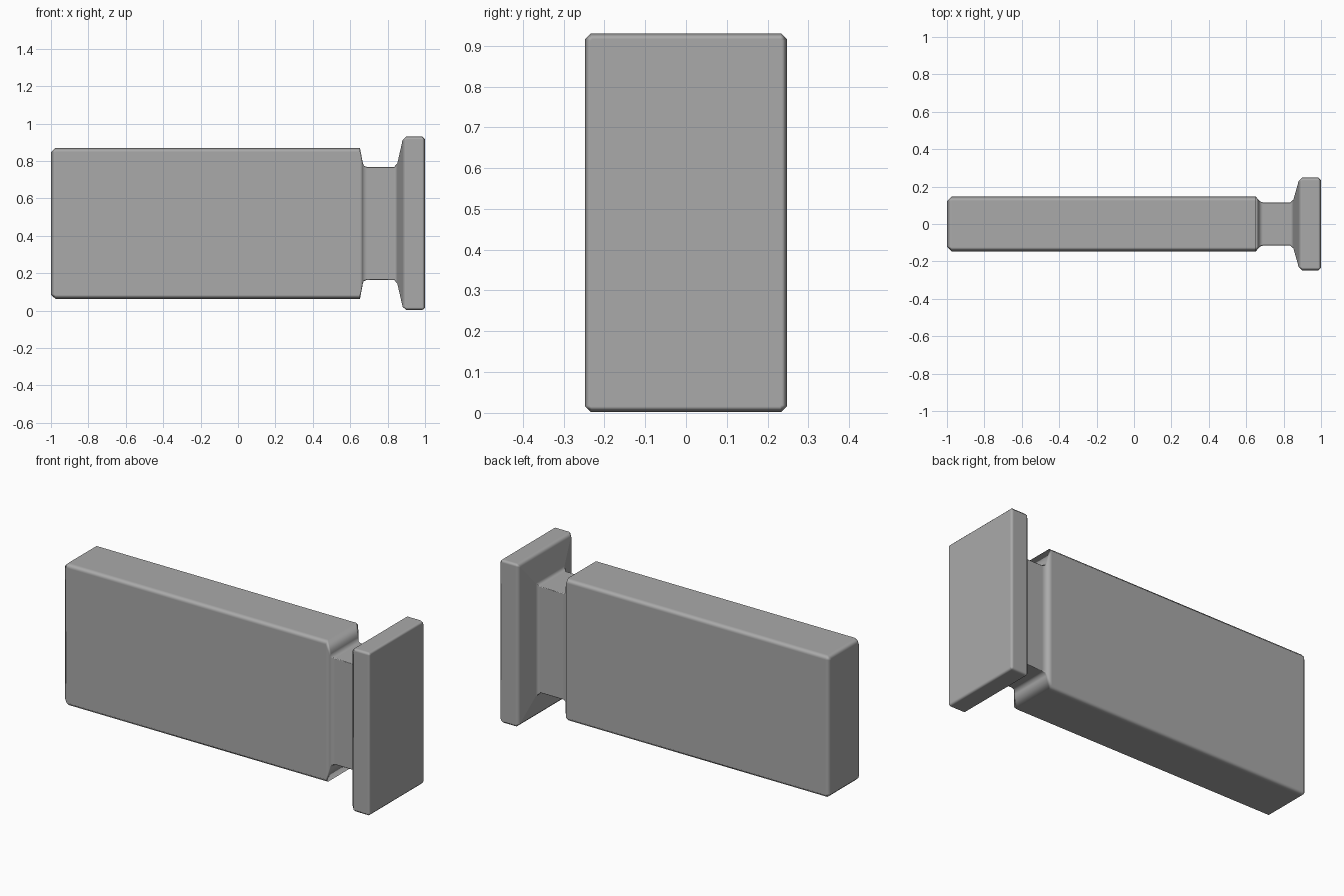
import bpy
import bmesh

cube = bpy.data.objects.get("Cube")
if cube:
    bpy.data.objects.remove(cube, do_unlink=True)

MID_Z = 0.466

grey = bpy.data.materials.new("plain grey")
grey.use_nodes = True
colour = (0.4, 0.4, 0.4, 1)
grey.diffuse_color = colour
grey.node_tree.nodes["Principled BSDF"].inputs["Base Color"].default_value = colour


def section(bm, x, hy, hz, c):
    """Rectangle across x with cut corners."""
    pts = []
    for sy, sz in ((1, 1), (-1, 1), (-1, -1), (1, -1)):
        pair = [(sy * hy, sz * (hz - c)), (sy * (hy - c), sz * hz)]
        pts += pair if sy * sz > 0 else pair[::-1]
    return [bm.verts.new((x, y, MID_Z + z)) for y, z in pts]


def loft(name, sections):
    bm = bmesh.new()
    rings = [section(bm, *s) for s in sections]
    for a, b in zip(rings, rings[1:]):
        for i in range(len(a)):
            j = (i + 1) % len(a)
            bm.faces.new((a[i], a[j], b[j], b[i]))
    bm.faces.new(rings[0])
    bm.faces.new(rings[-1])
    bmesh.ops.recalc_face_normals(bm, faces=bm.faces)
    for face in bm.faces:
        face.smooth = True
    mesh = bpy.data.meshes.new(name)
    bm.to_mesh(mesh)
    bm.free()
    mesh.materials.append(grey)
    obj = bpy.data.objects.new(name, mesh)
    bpy.context.collection.objects.link(obj)
    # Keep the broad faces flat and the narrow bevels soft
    obj.modifiers.new("flat faces", 'WEIGHTED_NORMAL').weight = 100
    return obj


# One continuous block: body, grooved neck and flared end plate
# Each section: x, half depth, half height, corner cut
loft("block_with_end_plate", [
    (-1.0, 0.122, 0.381, 0.006),
    (-0.975, 0.146, 0.404, 0.022),
    (0.652, 0.146, 0.404, 0.022),
    (0.667, 0.128, 0.325, 0.01),
    (0.672, 0.122, 0.309, 0.006),
    (0.69, 0.115, 0.302, 0.004),
    (0.835, 0.115, 0.302, 0.004),
    (0.852, 0.13, 0.322, 0.004),
    (0.88, 0.228, 0.445, 0.004),
    (0.9, 0.248, 0.464, 0.015),
    (0.985, 0.248, 0.464, 0.015),
    (1.0, 0.234, 0.45, 0.004),
])
